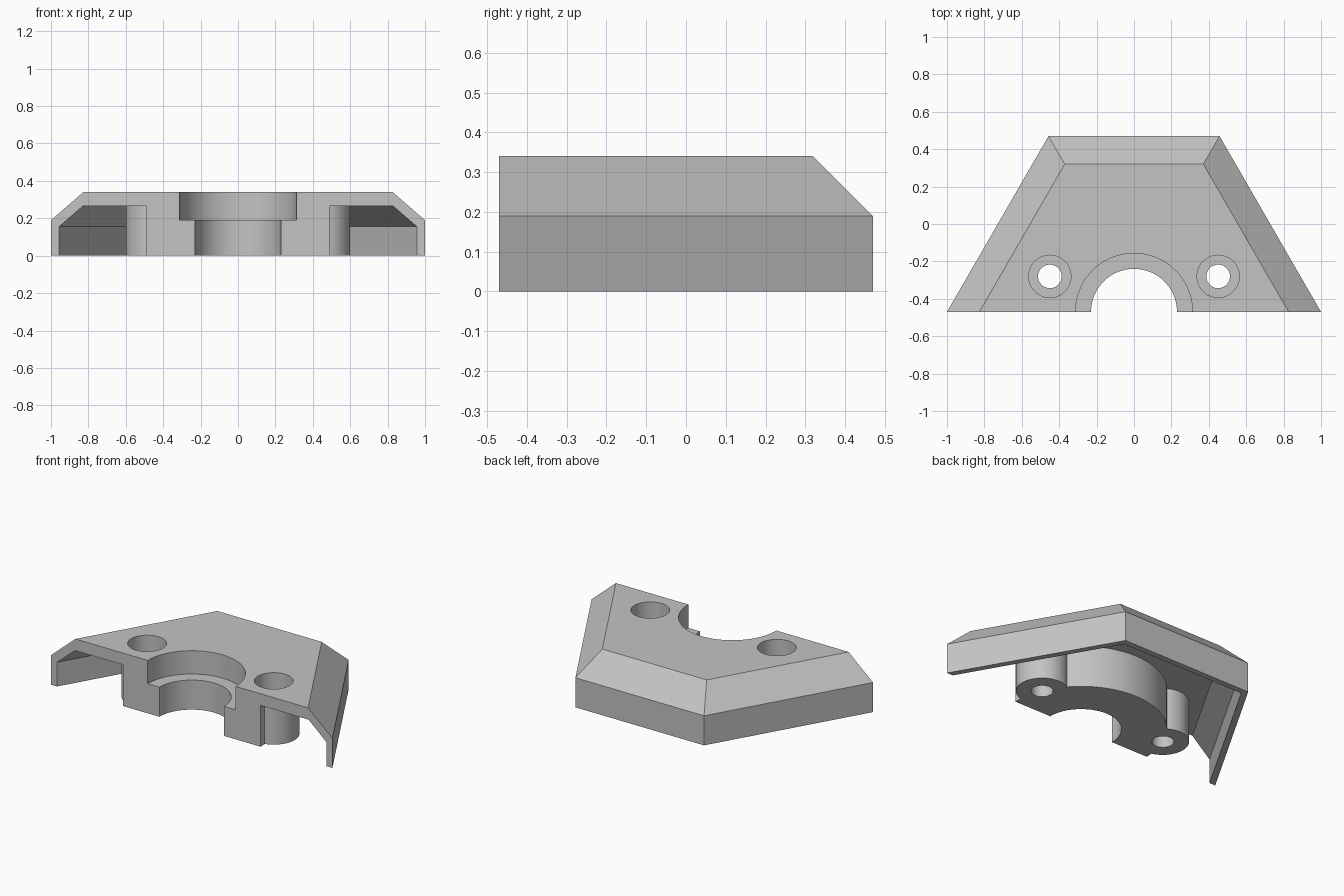
import bpy, bmesh, math
from mathutils import Matrix

if "Cube" in bpy.data.objects:
    bpy.data.objects.remove(bpy.data.objects["Cube"], do_unlink=True)

FRONT, BACK, TOP = -0.47, 0.47, 0.34
SLOPE = 1 / math.sqrt(3)

grey = bpy.data.materials.new("plain grey")
grey.use_nodes = True
grey.diffuse_color = (0.55, 0.55, 0.55, 1)
grey.node_tree.nodes["Principled BSDF"].inputs["Base Color"].default_value = (0.55, 0.55, 0.55, 1)


def finish(name, bm):
    bmesh.ops.recalc_face_normals(bm, faces=bm.faces)
    mesh = bpy.data.meshes.new(name)
    bm.to_mesh(mesh)
    bm.free()
    mesh.materials.append(grey)
    obj = bpy.data.objects.new(name, mesh)
    bpy.context.collection.objects.link(obj)
    return obj


def trapezoid_loft(name, levels, front):
    """Stack of half-hexagon outlines, each given as (inset, height)."""
    bm = bmesh.new()
    rings = []
    for inset, z in levels:
        def half_width(y):
            return 1 - inset * 2 * SLOPE - (y - FRONT) * SLOPE
        back = BACK - inset
        a, b = half_width(front), half_width(back)
        rings.append([bm.verts.new((x, y, z)) for x, y in
                      ((-a, front), (a, front), (b, back), (-b, back))])
    for low, high in zip(rings, rings[1:]):
        for i in range(4):
            j = (i + 1) % 4
            bm.faces.new((low[i], low[j], high[j], high[i]))
    bm.faces.new(rings[0])
    bm.faces.new(rings[-1])
    return finish(name, bm)


def cylinder(name, x, y, radius, z0, z1):
    bm = bmesh.new()
    bmesh.ops.create_cone(bm, cap_ends=True, segments=96, radius1=radius, radius2=radius,
                          depth=z1 - z0, matrix=Matrix.Translation((x, y, (z0 + z1) / 2)))
    return finish(name, bm)


def combine(target, other, operation):
    other.hide_render = True
    mod = target.modifiers.new(operation.lower(), 'BOOLEAN')
    mod.operation, mod.object, mod.solver = operation, other, 'EXACT'
    bpy.context.view_layer.objects.active = target
    bpy.ops.object.modifier_apply(modifier=mod.name)
    bpy.data.objects.remove(other, do_unlink=True)


# Bevelled shell, hollow below and open at the front
cover = trapezoid_loft("half_cover", [(0, 0), (0, 0.19), (0.15, TOP)], FRONT)
cavity = trapezoid_loft("cavity", [(0.037, -0.1), (0.037, 0.155), (0.147, 0.265)], FRONT - 0.2)
combine(cover, cavity, 'DIFFERENCE')

# Central boss and two screw bosses under the roof
combine(cover, cylinder("centre_boss", 0, FRONT, 0.49, 0, 0.3), 'UNION')
for x in (-0.45, 0.45):
    combine(cover, cylinder("screw_boss", x, -0.28, 0.15, 0, 0.3), 'UNION')

# Trim everything flush with the front plane
bm = bmesh.new()
bmesh.ops.create_cube(bm, size=1, matrix=Matrix.Translation((0, FRONT - 0.5, 0.2))
                      @ Matrix.Diagonal((3, 1, 1, 1)))
combine(cover, finish("front_trim", bm), 'DIFFERENCE')

# Stepped central bore and counterbored screw holes
for x, y, small, large in ((0, FRONT, 0.23, 0.313),
                           (-0.45, -0.28, 0.063, 0.113), (0.45, -0.28, 0.063, 0.113)):
    combine(cover, cylinder("bore", x, y, small, -0.1, 0.5), 'DIFFERENCE')
    combine(cover, cylinder("counterbore", x, y, large, 0.19, 0.5), 'DIFFERENCE')

# Smooth round walls, crisp edges
bpy.ops.object.select_all(action='DESELECT')
cover.select_set(True)
bpy.context.view_layer.objects.active = cover
bpy.ops.object.shade_smooth_by_angle(angle=math.radians(25))
